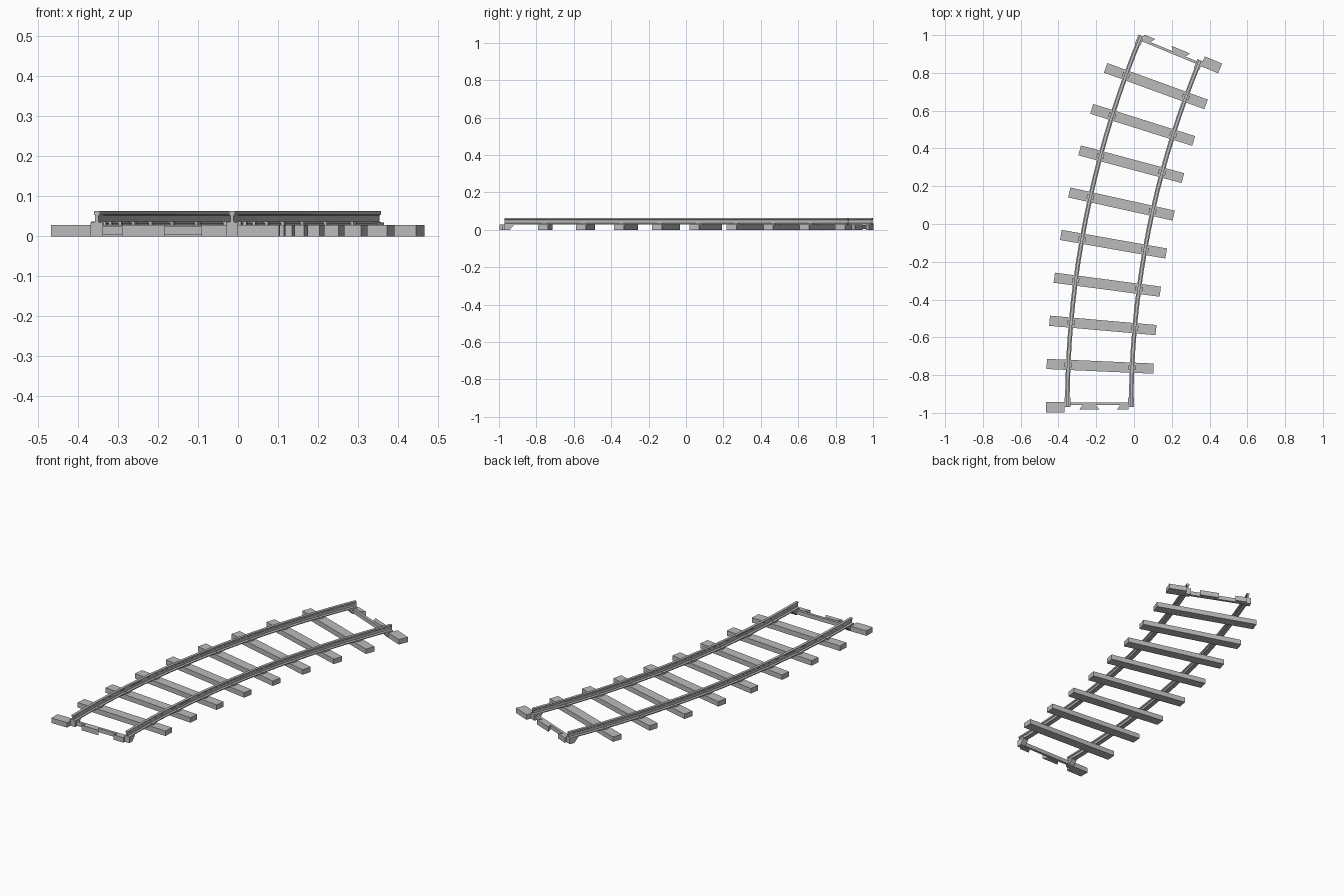
import bpy, bmesh, math
from mathutils import Vector, Matrix

if "Cube" in bpy.data.objects:
    bpy.data.objects.remove(bpy.data.objects["Cube"])

RADIUS = 4.97              # track centre line
CENTRE = (4.786, -0.97)    # centre of the curve
ARC = math.radians(22.5)
BAYS = 9                   # sleeper spacings along the arc
GAUGE = 0.169              # half distance between rails
HALF = 0.283               # half sleeper length
TOP = 0.028                # sleeper height

metal = bpy.data.materials.new("mid grey")
metal.use_nodes = True
grey = (0.5, 0.5, 0.5, 1)
metal.diffuse_color = grey
metal.node_tree.nodes["Principled BSDF"].inputs["Base Color"].default_value = grey


def frame(theta):
    """Local frame on the arc: x across, y along the track."""
    pos = (CENTRE[0] - RADIUS * math.cos(theta), CENTRE[1] + RADIUS * math.sin(theta), 0)
    return Matrix.Translation(pos) @ Matrix.Rotation(-theta, 4, 'Z')


def loft(name, rings):
    """Join matching cross-sections into a closed solid."""
    bm = bmesh.new()
    loops = [[bm.verts.new(p) for p in ring] for ring in rings]
    for a, b in zip(loops, loops[1:]):
        for i in range(len(a)):
            j = (i + 1) % len(a)
            bm.faces.new((a[i], a[j], b[j], b[i]))
    bm.faces.new(loops[0])
    bm.faces.new(loops[-1])
    bmesh.ops.recalc_face_normals(bm, faces=bm.faces)
    mesh = bpy.data.meshes.new(name)
    bm.to_mesh(mesh)
    bm.free()
    mesh.materials.append(metal)
    obj = bpy.data.objects.new(name, mesh)
    bpy.context.collection.objects.link(obj)
    return obj


def plate(name, m, outline, z0, z1):
    return loft(name, [[m @ Vector((x, y, z)) for x, y in outline] for z in (z0, z1)])


def box(name, m, x0, x1, y0, y1, z0, z1):
    return plate(name, m, [(x0, y0), (x1, y0), (x1, y1), (x0, y1)], z0, z1)


# Rails: foot, web and head swept along the arc
half_profile = [(0.012, TOP), (0.012, 0.033), (0.004, 0.037), (0.004, 0.052),
                (0.0075, 0.055), (0.0075, 0.063)]
profile = half_profile + [(-x, z) for x, z in reversed(half_profile)]
STEPS = 2 * BAYS
for name, side in (("outer_rail", -GAUGE), ("inner_rail", GAUGE)):
    loft(name, [[frame(ARC * i / STEPS) @ Vector((side + x, 0, z)) for x, z in profile]
                for i in range(STEPS + 1)])

# Sleepers with a rail fastener under each rail
for i in range(1, BAYS):
    m = frame(ARC * i / BAYS)
    box(f"sleeper_{i}", m, -HALF, HALF, -0.027, 0.027, 0, TOP)
    for side in (-GAUGE, GAUGE):
        box(f"fastener_{i}", m, side - 0.019, side + 0.019, -0.012, 0.012, TOP, 0.037)

# End couplings: the far end is the near end turned half round
ends = {"front": frame(0), "back": frame(ARC) @ Matrix.Rotation(math.pi, 4, 'Z')}
for end, m in ends.items():
    box(end + "_half_sleeper", m, -HALF, -0.184, -0.028, 0.028, 0, TOP)
    box(end + "_tie_bar", m, -GAUGE, GAUGE, 0.012, 0.026, 0.004, 0.026)
    plate(end + "_middle_tab", m, [(-0.106, -0.012), (0, -0.012), (-0.018, 0.013), (-0.088, 0.013)], 0, TOP)
    plate(end + "_side_tab", m, [(0.093, -0.012), (0.156, -0.012), (0.156, 0.013), (0.112, 0.013)], 0, TOP)
    # Rail chairs with a sloping underside
    chair = [(0, 0), (0.028, 0), (0.052, TOP), (0.052, 0.035), (0, 0.035)]
    for side in (-GAUGE, GAUGE):
        loft(end + "_rail_chair", [[m @ Vector((side + x, y, z)) for y, z in chair]
                                   for x in (-0.0155, 0.0155)])
